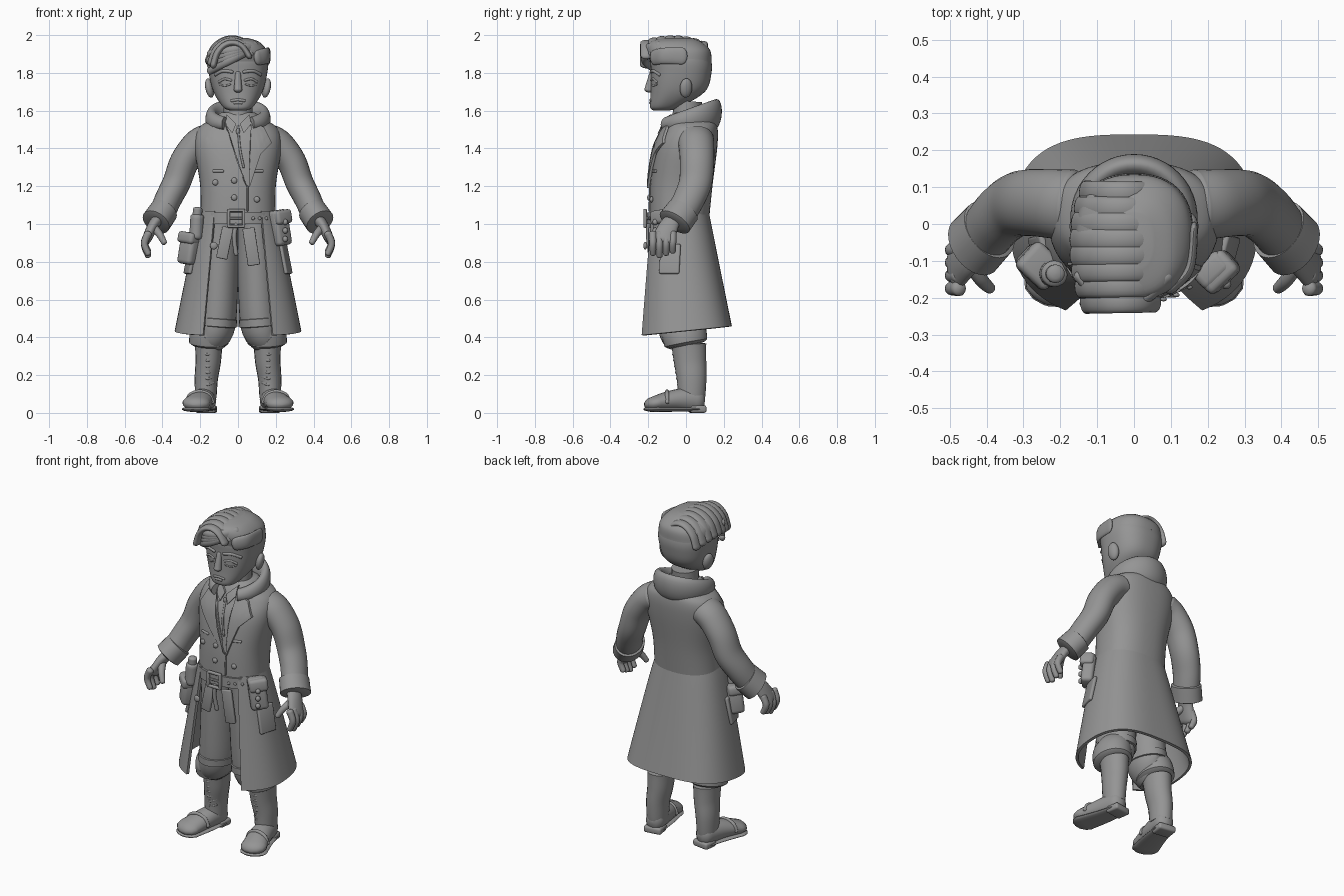
import bpy, bmesh
from math import sin, cos, pi, asin, sqrt, radians
from mathutils import Vector, Matrix, Euler

UP, SIDE, DEPTH = Vector((0, 0, 1)), Vector((1, 0, 0)), Vector((0, 1, 0))
SIDES = {"left": 1, "right": -1}
SQUARENESS = 2.4

default_cube = bpy.data.objects.get("Cube")
if default_cube:
    bpy.data.objects.remove(default_cube, do_unlink=True)

shade = (0.3, 0.3, 0.3, 1)
grey = bpy.data.materials.new("clay_grey")
grey.use_nodes = True
grey.diffuse_color = shade
grey.node_tree.nodes["Principled BSDF"].inputs["Base Color"].default_value = shade


def finish(name, bm, crease=45):
    """Turn a bmesh into a smooth-shaded object with sharp creases."""
    bmesh.ops.recalc_face_normals(bm, faces=bm.faces[:])
    mesh = bpy.data.meshes.new(name)
    bm.to_mesh(mesh)
    bm.free()
    mesh.materials.append(grey)
    mesh.polygons.foreach_set("use_smooth", [True] * len(mesh.polygons))
    mesh.set_sharp_from_angle(angle=radians(crease))
    obj = bpy.data.objects.new(name, mesh)
    bpy.context.collection.objects.link(obj)
    return obj


def spline(rows, steps=6):
    """Smooth curve passing through every row of numbers."""
    curve, last = [], len(rows) - 1
    for i in range(last):
        before, start, end, after = (Vector(rows[min(max(i + k, 0), last)]) for k in (-1, 0, 1, 2))
        for step in range(steps):
            t = step / steps
            bend = 2 * before - 5 * start + 4 * end - after + t * (3 * (start - end) + after - before)
            curve.append(start + t / 2 * (end - before + t * bend))
    return curve + [Vector(rows[-1])]


def power(value, exponent):
    return (1 if value >= 0 else -1) * abs(value) ** exponent


def skin(name, rings, closed=True, thickness=0.0):
    """Join rings of points; closed rings are capped, open ones thickened."""
    bm = bmesh.new()
    rows = [[bm.verts.new(point) for point in ring] for ring in rings]
    count = len(rows[0])
    for lower, upper in zip(rows, rows[1:]):
        for i in range(count if closed else count - 1):
            j = (i + 1) % count
            bm.faces.new((lower[i], lower[j], upper[j], upper[i]))
    if closed:
        bm.faces.new(rows[0])
        bm.faces.new(rows[-1])
    if thickness:
        bmesh.ops.recalc_face_normals(bm, faces=bm.faces[:])
        bmesh.ops.solidify(bm, geom=bm.faces[:], thickness=thickness)
    return finish(name, bm)


def tube(name, points, radius, end_radius=None, flat=1.0, end_flat=None, ref=SIDE, cap=0.6, sides=20):
    """Tapered tube along a smooth path, with rounded ends."""
    end_radius = end_radius or radius
    end_flat = end_flat or flat
    path = spline(points)
    last = len(path) - 1
    rings = []
    for i, centre in enumerate(path):
        along = (path[min(i + 1, last)] - path[max(i - 1, 0)]).normalized()
        u = (ref - along * ref.dot(along)).normalized()
        v = along.cross(u)
        t = i / last
        r = radius + (end_radius - radius) * t
        depth = flat + (end_flat - flat) * t
        bulges = [(0, 1)]
        if cap and i in (0, last):
            bulges = [(sin(radians(a)), cos(radians(a))) for a in (0, 30, 60, 85)]
            if i == 0:
                bulges = [(-push, shrink) for push, shrink in reversed(bulges)]
        for push, shrink in bulges:
            angles = [2 * pi * k / sides for k in range(sides)]
            rings.append([centre + along * push * r * cap + (u * cos(a) + v * sin(a) * depth) * r * shrink
                          for a in angles])
    return skin(name, rings)


def outline(width, front_y, back_y, z, angle, square=SQUARENESS):
    """Point on a squarish level cross-section."""
    middle, reach = (front_y + back_y) / 2, (back_y - front_y) / 2
    return Vector((width * power(cos(angle), 2 / square), middle + reach * power(sin(angle), 2 / square), z))


def loft(name, profile, sides=48):
    """Profile rows are height, half width, front y, back y."""
    return skin(name, [[outline(w, f, b, z, 2 * pi * k / sides) for k in range(sides)]
                       for z, w, f, b in spline(profile)])


def on_front(profile, x, z, lift=0.0):
    """Point on the front of a lofted profile, raised by lift."""
    z_row, width, front_y, back_y = min(spline(profile, 30), key=lambda row: abs(row[0] - z))
    bulge = max(0, 1 - min(1, abs(x) / width) ** SQUARENESS) ** (1 / SQUARENESS)
    return Vector((x, (front_y + back_y) / 2 - (back_y - front_y) / 2 * bulge - lift, z))


def line(name, profile, corners, radius, lift=0.002):
    """Thin raised line drawn on the front of a profile."""
    tube(name, [on_front(profile, x, z, lift) for x, z in corners], radius, ref=UP + SIDE, sides=10)


def plate(name, profile, corners, lift=0.006, thickness=0.014):
    """Thin panel wrapped on the front of a profile."""
    bm = bmesh.new()
    bm.faces.new([bm.verts.new((x, 0, z)) for x, z in corners])
    bmesh.ops.triangulate(bm, faces=bm.faces[:])
    bmesh.ops.subdivide_edges(bm, edges=bm.edges[:], cuts=7, use_grid_fill=True)
    for vert in bm.verts:
        vert.co = on_front(profile, vert.co.x, vert.co.z, lift)
    bmesh.ops.solidify(bm, geom=bm.faces[:], thickness=thickness)
    return finish(name, bm)


def place(name, bm, location, tilt=0.0, roll=0.0, yaw=0.0):
    bm.transform(Matrix.Translation(location) @ Euler((tilt, roll, yaw)).to_matrix().to_4x4())
    return finish(name, bm, crease=70)


def box(name, location, size, bevel=0.012, **turn):
    bm = bmesh.new()
    bmesh.ops.create_cube(bm, size=1, matrix=Matrix.Diagonal((*size, 1)))
    bmesh.ops.bevel(bm, geom=bm.edges[:], offset=bevel, segments=3, profile=0.5, affect='EDGES')
    return place(name, bm, location, **turn)


def ball(name, location, size, **turn):
    bm = bmesh.new()
    bmesh.ops.create_uvsphere(bm, u_segments=20, v_segments=12, radius=1, matrix=Matrix.Diagonal((*size, 1)))
    return place(name, bm, location, **turn)


# Head and neck
HEAD = [(1.6, .04, -.17, -.09), (1.62, .08, -.19, -.03), (1.7, .13, -.187, .1), (1.8, .155, -.185, .135),
        (1.88, .158, -.185, .13), (1.95, .12, -.14, .09), (1.98, .03, -.06, 0)]
loft("head", HEAD)
tube("neck", [(0, 0, 1.5), (0, .01, 1.65)], .076, cap=0)
tube("nose", [(0, -.178, 1.8), (0, -.19, 1.75), (0, -.198, 1.71)], .014, .023)
line("upper_lip", HEAD, [(-.035, 1.652), (0, 1.657), (.035, 1.652)], .008, lift=-.003)
line("lower_lip", HEAD, [(-.02, 1.642), (.02, 1.642)], .009, lift=-.003)
for side, s in SIDES.items():
    line(side + "_brow", HEAD, [(s * .03, 1.805), (s * .08, 1.81), (s * .12, 1.79)], .009, lift=0)
    line(side + "_eyelid", HEAD, [(s * .035, 1.76), (s * .07, 1.768), (s * .1, 1.752)], .007, lift=-.002)
    line(side + "_eye_bag", HEAD, [(s * .04, 1.74), (s * .07, 1.732), (s * .1, 1.74)], .005, lift=-.002)
    ball(side + "_ear", (s * .15, 0, 1.72), (.022, .034, .052), roll=s * .2, yaw=s * .3)

# Swept hair: a cap, locks arched over the crown, a fringe and a side lock
loft("hair_cap", [(1.86, .16, -.19, .135), (1.92, .152, -.205, .128), (1.965, .11, -.19, .08), (1.985, .05, -.12, .03)])
for i in range(8):
    y = -.21 + .042 * i
    drop = 1.2 * (y + .07) ** 2
    spread = .13 * sqrt(1 - ((y + .06) / .24) ** 2)
    arc = [radians(a) for a in range(30, 180, 28)]
    tube(f"top_lock_{i}", [(-.03 + spread * cos(a), y, 1.843 - drop + .14 * sin(a)) for a in arc],
         .03, .034, flat=.5, ref=DEPTH, sides=16)
for i in range(4):
    steps = [k / 5 for k in range(6)]
    tube(f"fringe_lock_{i}", [(.09 - .24 * t, -.14 - .08 * sin(pi * t), 1.94 - t * (.04 + .03 * i)) for t in steps],
         .028, .02, flat=.8, ref=UP, sides=16)
tube("side_lock", [(.105, -.17, 1.88), (.15, -.12, 1.89), (.162, -.02, 1.89)], .04, .045, flat=.4, end_flat=.25, ref=UP)

# Coat body and its front details
BODY = [(1, .2, -.195, .12), (1.2, .2, -.19, .14), (1.4, .23, -.16, .165), (1.5, .215, -.115, .168),
        (1.55, .15, -.09, .15), (1.59, .09, -.06, .1)]
loft("coat_body", BODY)
for side, s in SIDES.items():
    overlap = .05 if s < 0 else .06
    plate(side + "_lapel", BODY, [(s * .07, 1.55), (s * .14, 1.51), (s * .18, 1.43), (s * .12, 1.37),
                                  (overlap, 1.19), (.025 + s * .035, 1.34)])
    plate(side + "_shirt_collar", BODY, [(s * .01, 1.53), (s * .06, 1.58), (s * .07, 1.53), (s * .03, 1.48)], lift=.012)
    line(side + "_chest_welt", BODY, [(s * .08, 1.28), (s * .13, 1.28)], .008, lift=0)
line("coat_front_edge", BODY, [(.05, 1.2), (.05, 1.07)], .005)
line("shirt_placket", BODY, [(0, 1.52), (.01, 1.4), (.03, 1.3)], .006)
ball("zip_pull", on_front(BODY, 0, 1.49, lift=.006), (.01, .008, .018))
for x, z in ((-.02, 1.23), (-.02, 1.14), (-.12, 1.22), (.1, 1.13)):
    ball("coat_button", on_front(BODY, x, z, lift=.003), (.016, .01, .016))

# Turned-up collar: a leaning oval section carried round the neck, flared at the rim
rings = []
for i in range(41):
    turn = radians(-150 + 7.5 * i)
    back = (1 + cos(turn)) / 2
    height = .03 + .05 * back
    ring = []
    for k in range(20):
        a = 2 * pi * k / 20
        reach = .14 + .032 * cos(a) + .014 * sin(a) * back
        ring.append((reach * sin(turn), .015 + reach * cos(turn), 1.5 + height * (1 + sin(a) - .2 * cos(a))))
    rings.append(ring)
skin("coat_collar", rings)

# Flared coat skirt, open at the front, hem rising to the back
rings = []
for k in range(17):
    down = k / 16
    width = .197 + .138 * down ** .9
    gap = asin(((.125 + .06 * down) / width) ** (SQUARENESS / 2))
    ring = []
    for i in range(65):
        angle = -pi / 2 + gap + (2 * pi - 2 * gap) * i / 64
        square = SQUARENESS + .5 * down * max(0, sin(angle))
        point = outline(width, -.205 - .057 * down, .12 + .123 * down, 1.07 - .635 * down, angle, square)
        point.z += .1 * point.y * down
        ring.append(point)
    rings.append(ring)
skin("coat_skirt", rings, closed=False, thickness=.016)

for side, s in SIDES.items():
    # Sleeve, cuff and hand
    tube(side + "_sleeve", [(s * .17, .05, 1.445), (s * .22, .055, 1.415), (s * .283, .058, 1.33), (s * .325, .05, 1.22),
                            (s * .37, .015, 1.13), (s * .405, -.03, 1.05)], .098, .08, flat=.85, ref=DEPTH, cap=.4, sides=28)
    tube(side + "_cuff", [(s * .392, -.015, 1.07), (s * .434, -.06, 1.01)], .09, .093, flat=.85, ref=DEPTH, cap=.1, sides=28)
    tube(side + "_palm", [(s * .42, -.06, 1.03), (s * .45, -.09, .99), (s * .483, -.12, .92)],
         .04, .062, flat=.75, end_flat=.4, ref=DEPTH, cap=.4)
    for i in range(4):
        length = .12 - .012 * abs(i - 1)
        tube(f"{side}_finger_{i}", [(s * (.475 + .02 * sin(pi * t)), -.175 + .035 * i, .95 - length * t) for t in (0, .5, 1)],
             .021, .016, ref=DEPTH, sides=12)
    tube(side + "_thumb", [(s * .445, -.1, .98), (s * .415, -.15, .945), (s * .39, -.175, .9)], .024, .015, ref=DEPTH, sides=12)

    # Knee breeches
    tube(side + "_breeches", [(s * .09, -.03, 1), (s * .1, -.03, .7), (s * .115, -.025, .47), (s * .15, -.01, .42),
                              (s * .155, 0, .37)], .1, .104, flat=1.35, end_flat=1.1, cap=.2, sides=32)
    tube(side + "_shorts_hem", [(s * .11, -.027, .5), (s * .113, -.026, .46)], .105, flat=1.27, cap=.1, sides=32)

    # Laced boot
    tube(side + "_boot_shaft", [(s * .155, .015, .36), (s * .158, .022, .27), (s * .168, .03, .18), (s * .17, .03, .08)],
         .073, .056, flat=1.27, cap=.1)
    foot = [(s * .168, .06, .07), (s * .19, -.05, .068), (s * .222, -.165, .05)]
    tube(side + "_boot_foot", foot, .054, .075, flat=1.25, end_flat=.52, cap=.75)
    tube(side + "_boot_sole", [(x, y, .02) for x, y, z in foot], .056, .079, flat=.2, cap=.75)
    box(side + "_boot_heel", (s * .168, .06, .02), (.108, .085, .04), yaw=s * .15)
    strap = [radians(a) for a in range(0, 181, 45)]
    tube(side + "_toe_strap", [(s * .203 + .07 * cos(a), -.1, .055 + .058 * sin(a)) for a in strap], .011, ref=DEPTH, sides=10)
    for i in range(6):
        z, y = .16 + .032 * i, -.042 - .005 * i
        tube(f"{side}_boot_lace_{i}", [(s * .13, y + .02, z), (s * .16, y, z - .01), (s * .19, y + .02, z)], .007, ref=UP, sides=8)

    # Hip pocket on the coat skirt
    box(side + "_hip_pocket", (s * .252, -.085, .815), (.11, .02, .16), bevel=.008, tilt=-.2, yaw=s * 1.3)

# Belt with buckle
plate("belt", BODY, [(-.185, 1), (.185, 1), (.185, 1.062), (-.185, 1.062)], lift=.014, thickness=.02)
for end in (-1, 1):
    box("buckle_bar", (-.01, -.216, 1.03 + .042 * end), (.094, .018, .016), bevel=.005)
    box("buckle_side", (-.01 + .04 * end, -.216, 1.03), (.016, .018, .09), bevel=.005)
box("buckle_tongue", (-.01, -.215, 1.03), (.07, .012, .012), bevel=.004)
for i in range(3):
    ball("belt_stud", on_front(BODY, .08 + .035 * i, 1.03, lift=.017), (.009, .006, .009))

# Hanging tabs, pouches and flask
box("right_coat_tab", (-.07, -.19, .9), (.06, .02, .17), bevel=.006, roll=.2)
box("left_coat_tab", (.07, -.19, .88), (.065, .02, .2), bevel=.006, roll=-.15)
tube("belt_cord", [(-.01, -.2, 1), (-.02, -.2, .93), (-.01, -.19, .84)], .012, sides=10)
box("left_pouch", (.222, -.125, .98), (.1, .07, .19), bevel=.02, tilt=-.1, roll=-.12, yaw=.75)
box("left_pouch_flap", (.226, -.13, 1.035), (.108, .08, .075), bevel=.018, tilt=-.1, roll=-.12, yaw=.75)
for i in range(3):
    ball("pouch_stud", (.25, -.163, .92 + .045 * i), (.014, .014, .016))
tube("flask", [(-.222, -.135, .93), (-.216, -.135, 1.04)], .036, cap=.4)
tube("flask_stopper", [(-.216, -.135, 1.04), (-.213, -.135, 1.08)], .025, cap=.4)
box("right_pouch", (-.256, -.11, .865), (.1, .085, .16), bevel=.022, tilt=-.1, roll=.12, yaw=-.75)
box("right_pouch_flap", (-.254, -.114, .925), (.11, .095, .06), bevel=.018, tilt=-.1, roll=.12, yaw=-.75)
ball("skirt_button", (-.128, -.216, .885), (.02, .01, .02))
